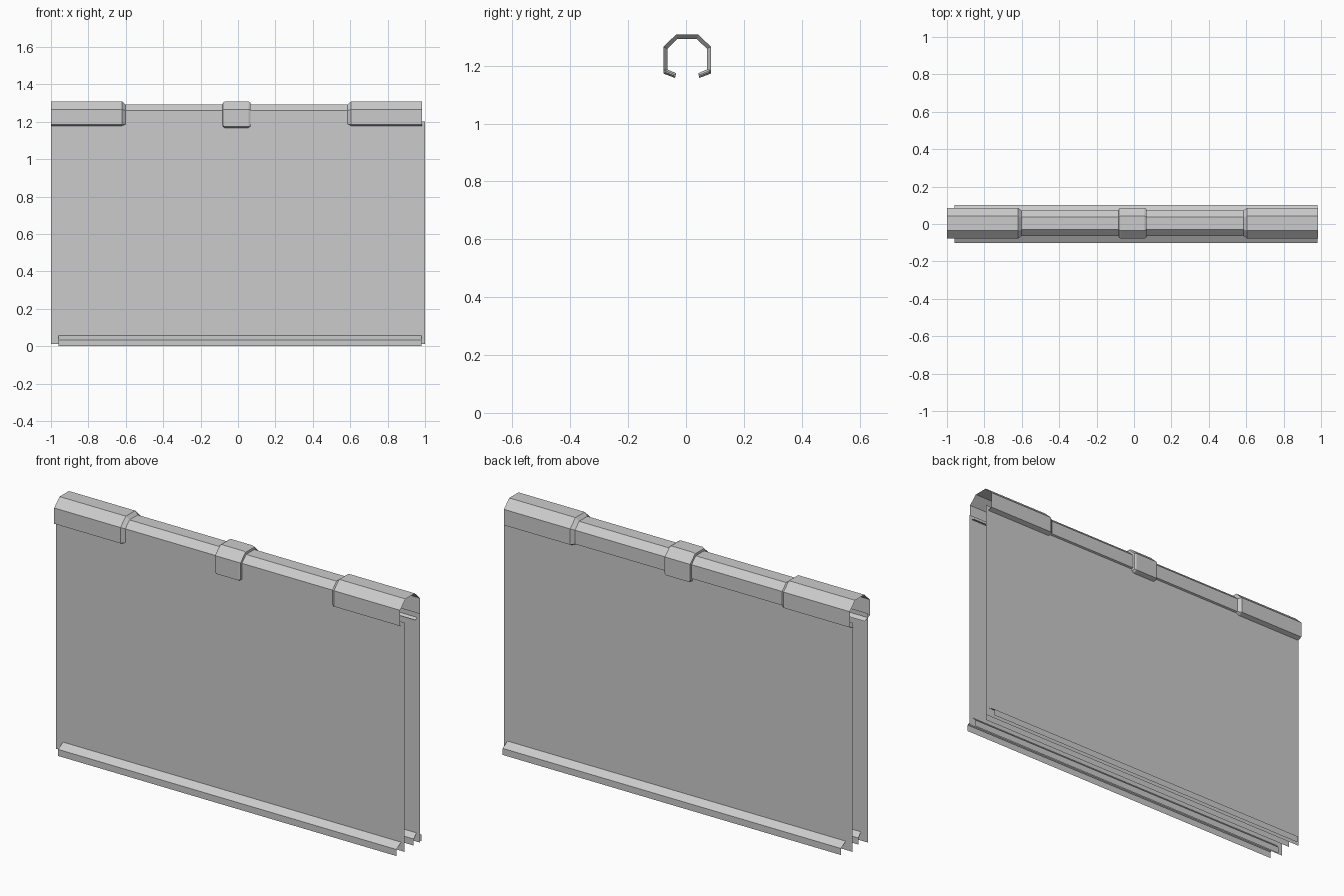
import bpy

if "Cube" in bpy.data.objects:
    bpy.data.objects.remove(bpy.data.objects["Cube"])


def loft(name, sections):
    """Skin open cross-sections: list of (x, [(y, z), ...]) into flat quads."""
    n = len(sections[0][1])
    verts = [(x, y, z) for x, prof in sections for y, z in prof]
    faces = [(s * n + i, s * n + i + 1, (s + 1) * n + i + 1, (s + 1) * n + i)
             for s in range(len(sections) - 1) for i in range(n - 1)]
    mesh = bpy.data.meshes.new(name)
    mesh.from_pydata(verts, [], faces)
    obj = bpy.data.objects.new(name, mesh)
    bpy.context.collection.objects.link(obj)
    return obj


def symmetric(half, centre=0.004):
    """Complete a right half profile (top to lip) with its mirror image."""
    left = [(centre - y, z) for y, z in reversed(half)]
    return left + [(centre + y, z) for y, z in half]


def blend(a, b, t):
    return [(p[0] + (q[0] - p[0]) * t, p[1] + (q[1] - p[1]) * t)
            for p, q in zip(a, b)]


# Cap rail: wide ends, slim middle and a raised central clamp
end = symmetric([(0.038, 1.308), (0.082, 1.266), (0.082, 1.184), (0.042, 1.168)])
slim = symmetric([(0.034, 1.292), (0.068, 1.259), (0.068, 1.187), (0.038, 1.174)])
clamp = symmetric([(0.038, 1.308), (0.082, 1.266), (0.082, 1.173), (0.042, 1.158)])
half_rail = [(0.992, end), (0.612, end), (0.594, slim), (0.075, slim),
             (0.073, blend(slim, clamp, 0.65)), (0.063, clamp)]
mid_x = -0.0075
loft("cap_rail",
     [(mid_x - x, p) for x, p in half_rail] +
     [(mid_x + x, p) for x, p in reversed(half_rail)])

# Thin panels with a folded trim straddling each bottom edge
for side, label in ((-1, "front"), (1, "back")):
    panel = [(side * 0.063, 0.012), (side * 0.063, 1.2)]
    loft(label + "_panel", [(-1.0, panel), (1.0, panel)])
    trim = [(side * y, z) for y, z in
            ((0.102, 0.0), (0.102, 0.034), (0.063, 0.057), (0.04, 0.034), (0.04, 0.0))]
    loft(label + "_bottom_trim", [(-0.96, trim), (0.98, trim)])
